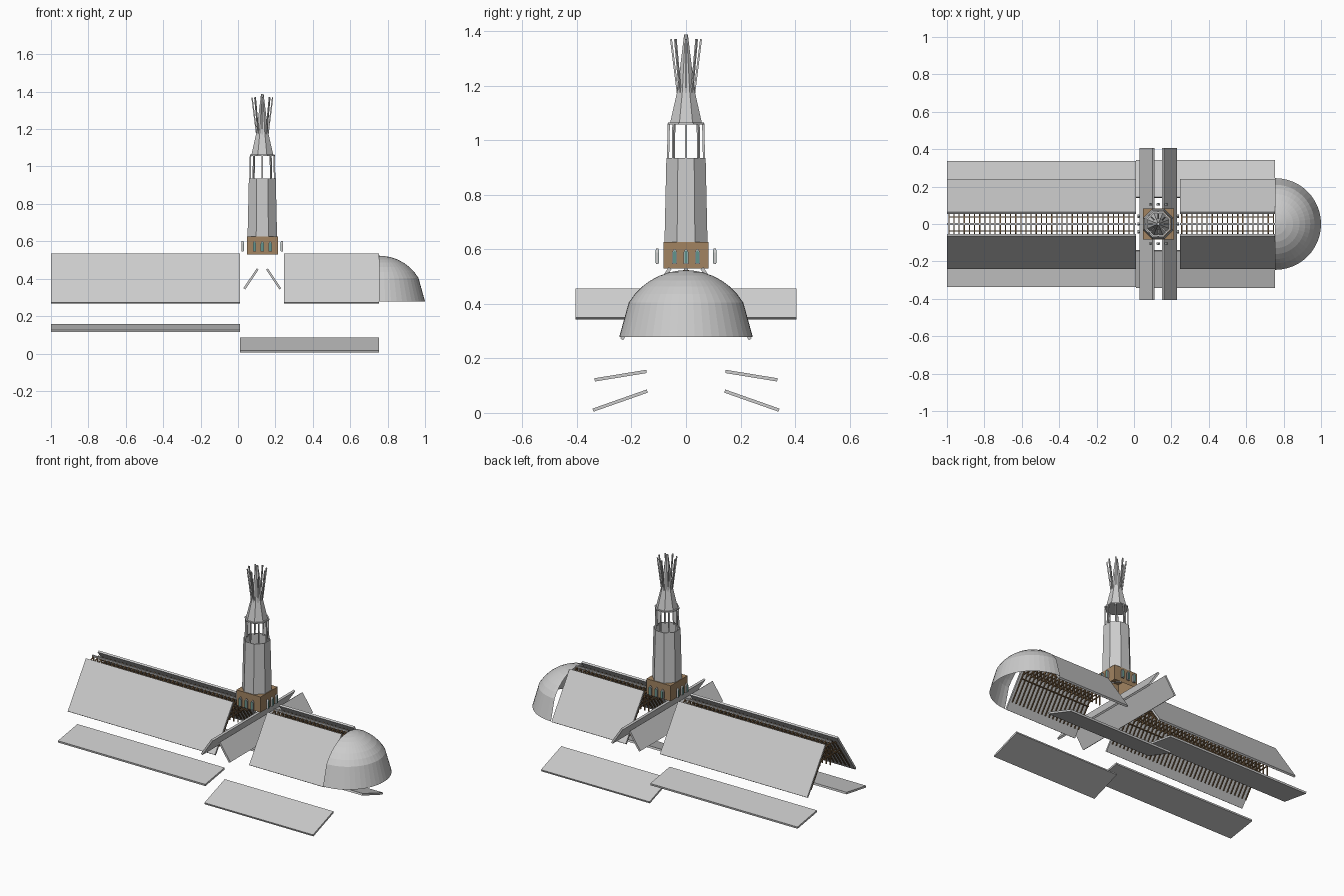
import bpy, bmesh
from math import sin, cos, pi, sqrt, radians
from mathutils import Vector, Matrix

if "Cube" in bpy.data.objects:
    bpy.data.objects.remove(bpy.data.objects["Cube"])

CX = 0.13  # spire axis


def material(name, rgb):
    m = bpy.data.materials.new(name)
    m.diffuse_color = (*rgb, 1)
    m.use_nodes = True
    m.node_tree.nodes["Principled BSDF"].inputs["Base Color"].default_value = m.diffuse_color
    return m


WOOD = material("wood", (0.25, 0.15, 0.07))
BASE = material("timber_base", (0.36, 0.23, 0.12))
TEAL = material("verdigris", (0.12, 0.30, 0.27))


def finish(name, bm, mat=None):
    bmesh.ops.recalc_face_normals(bm, faces=bm.faces)
    me = bpy.data.meshes.new(name)
    bm.to_mesh(me)
    bm.free()
    ob = bpy.data.objects.new(name, me)
    bpy.context.collection.objects.link(ob)
    if mat:
        me.materials.append(mat)
    return ob


def bar(bm, a, b, w, d=None):
    """Box-section bar from a to b."""
    a, b = Vector(a), Vector(b)
    v = b - a
    m = (Matrix.Translation((a + b) / 2) @ v.to_track_quat('Z', 'Y').to_matrix().to_4x4()
         @ Matrix.Diagonal((w, d or w, v.length, 1)))
    bmesh.ops.create_cube(bm, size=1, matrix=m)


def prism(bm, pts, vec):
    """Extrude a closed outline along vec."""
    f = bm.faces.new([bm.verts.new(p) for p in pts])
    r = bmesh.ops.extrude_face_region(bm, geom=[f])
    bmesh.ops.translate(bm, vec=vec, verts=[v for v in r['geom'] if isinstance(v, bmesh.types.BMVert)])


def slab(name, p, q, lo, hi, axis, t=0.012):
    """Sloping roof panel: cross-section p-q (offset, height), run lo-hi along axis."""
    p, q = Vector(p), Vector(q)
    n = (q - p).normalized()
    n = Vector((-n.y, n.x)) * t / 2
    sec = [p + n, q + n, q - n, p - n]
    bm = bmesh.new()
    if axis == 'x':
        prism(bm, [(lo, s.x, s.y) for s in sec], (hi - lo, 0, 0))
    else:
        prism(bm, [(CX + s.x, lo, s.y) for s in sec], (0, hi - lo, 0))
    return finish(name, bm)


# roof panels, mirrored left and right
for s, tag in ((1, "north"), (-1, "south")):
    for x0, x1, part in ((-1, 0.01, "nave"), (0.245, 0.755, "choir")):
        slab(f"{part}_roof_{tag}", (s * 0.058, 0.531), (s * 0.236, 0.27), x0, x1, 'x')
    slab(f"nave_aisle_roof_{tag}", (s * 0.145, 0.152), (s * 0.335, 0.121), -1, 0.01, 'x')
    slab(f"choir_aisle_roof_{tag}", (s * 0.142, 0.08), (s * 0.341, 0.01), 0.01, 0.755, 'x')
    slab(f"transept_roof_{tag}", (s * 0.025, 0.452), (s * 0.096, 0.346), -0.405, 0.405, 'y')

# apse half dome, straight lower skirt
bm = bmesh.new()
R, Z0, N = 0.245, 0.278, 24
prof = [(R, Z0)] + [(R * cos(radians(a)), Z0 + R * sin(radians(a))) for a in (31, 40, 49, 58, 67, 76, 84)]
rings = [[bm.verts.new((0.755 + r * cos(-pi / 2 + pi * i / N), r * sin(-pi / 2 + pi * i / N), z))
          for i in range(N + 1)] for r, z in prof]
for a, b in zip(rings, rings[1:]):
    for i in range(N):
        bm.faces.new((a[i], a[i + 1], b[i + 1], b[i]))
top = bm.verts.new((0.755, 0, Z0 + R))
for i in range(N):
    bm.faces.new((rings[-1][i], rings[-1][i + 1], top))
finish("apse_dome", bm)

# timber trusses and long beams
for x0, x1, part in ((-0.99, 0.0, "nave"), (0.255, 0.745, "choir")):
    bm = bmesh.new()
    n = round((x1 - x0) / 0.0275)
    for i in range(n + 1):
        x = x0 + (x1 - x0) * i / n
        for s in (1, -1):
            bar(bm, (x, 0, 0.525), (x, s * 0.06, 0.495), 0.006)
            bar(bm, (x, s * 0.045, 0.51), (x, s * 0.19, 0.3), 0.006)
        bar(bm, (x, -0.09, 0.44), (x, 0.09, 0.44), 0.006)
        bar(bm, (x, 0, 0.525), (x, 0, 0.38), 0.006)
    for s in (1, -1):
        bar(bm, (x0, s * 0.037, 0.5), (x1, s * 0.037, 0.5), 0.006)
        bar(bm, (x0, s * 0.1, 0.415), (x1, s * 0.1, 0.415), 0.006)
    finish(f"{part}_trusses", bm, WOOD)
    bm = bmesh.new()
    bar(bm, (x0 - 0.01, 0, 0.526), (x1 + 0.01, 0, 0.526), 0.01)
    finish(f"{part}_ridge_beam", bm)

# spire base, open underneath
bm = bmesh.new()
bmesh.ops.create_cube(bm, size=1, matrix=Matrix.Translation((CX, 0, 0.578)) @ Matrix.Diagonal((0.166, 0.166, 0.096, 1)))
bm.faces.ensure_lookup_table()
bmesh.ops.delete(bm, geom=[min(bm.faces, key=lambda f: f.calc_center_median().z)], context='FACES')
finish("spire_base", bm, BASE)


# arched windows standing off the base: outer frame and inner pane
def arches(name, w, z0, z1, d, mat=None):
    bm = bmesh.new()
    for k in range(4):
        rot = Matrix.Translation((CX, 0, 0)) @ Matrix.Rotation(k * pi / 2, 4, 'Z')
        for u in (-0.042, 0, 0.042):
            pts = [(u - w, z0), (u + w, z0), (u + w, z1 - 1.6 * w), (u + 0.6 * w, z1 - 0.6 * w), (u, z1),
                   (u - 0.6 * w, z1 - 0.6 * w), (u - w, z1 - 1.6 * w)]
            prism(bm, [rot @ Vector((p[0], -0.105 - d, p[1])) for p in pts],
                  rot.to_3x3() @ Vector((0, 2 * d, 0)))
    finish(name, bm, mat)


arches("window_frames", 0.009, 0.545, 0.602, 0.005)
arches("window_panes", 0.006, 0.549, 0.597, 0.0065, TEAL)


def octagon(name, prof, cap=False):
    """Eight-sided shell from (apothem, z) pairs."""
    bm = bmesh.new()
    rs = [[bm.verts.new((CX + r / cos(pi / 8) * cos(pi / 8 + k * pi / 4),
                         r / cos(pi / 8) * sin(pi / 8 + k * pi / 4), z)) for k in range(8)] for r, z in prof]
    for a, b in zip(rs, rs[1:]):
        for k in range(8):
            bm.faces.new((a[k], a[(k + 1) % 8], b[(k + 1) % 8], b[k]))
    if cap:
        bm.faces.new(rs[0])
        bm.faces.new(rs[-1])
    finish(name, bm)


# octagonal spire stages
octagon("spire_tower", [(0.079, 0.62), (0.072, 0.935), (0.067, 0.935)])
octagon("spire_upper", [(0.066, 1.057), (0.066, 1.064), (0.058, 1.064), (0.032, 1.18), (0.007, 1.387)], True)


# columns and outward-leaning rods
def ring_of_bars(name, r0, z0, r1, z1, w):
    bm = bmesh.new()
    for k in range(8):
        c, s = cos(k * pi / 4), sin(k * pi / 4)
        bar(bm, (CX + r0 * c, r0 * s, z0), (CX + r1 * c, r1 * s, z1), w)
    finish(name, bm)


ring_of_bars("spire_columns", 0.066, 0.93, 0.063, 1.06, 0.008)
ring_of_bars("spire_rods", 0.03, 1.17, 0.055, 1.37, 0.007)
